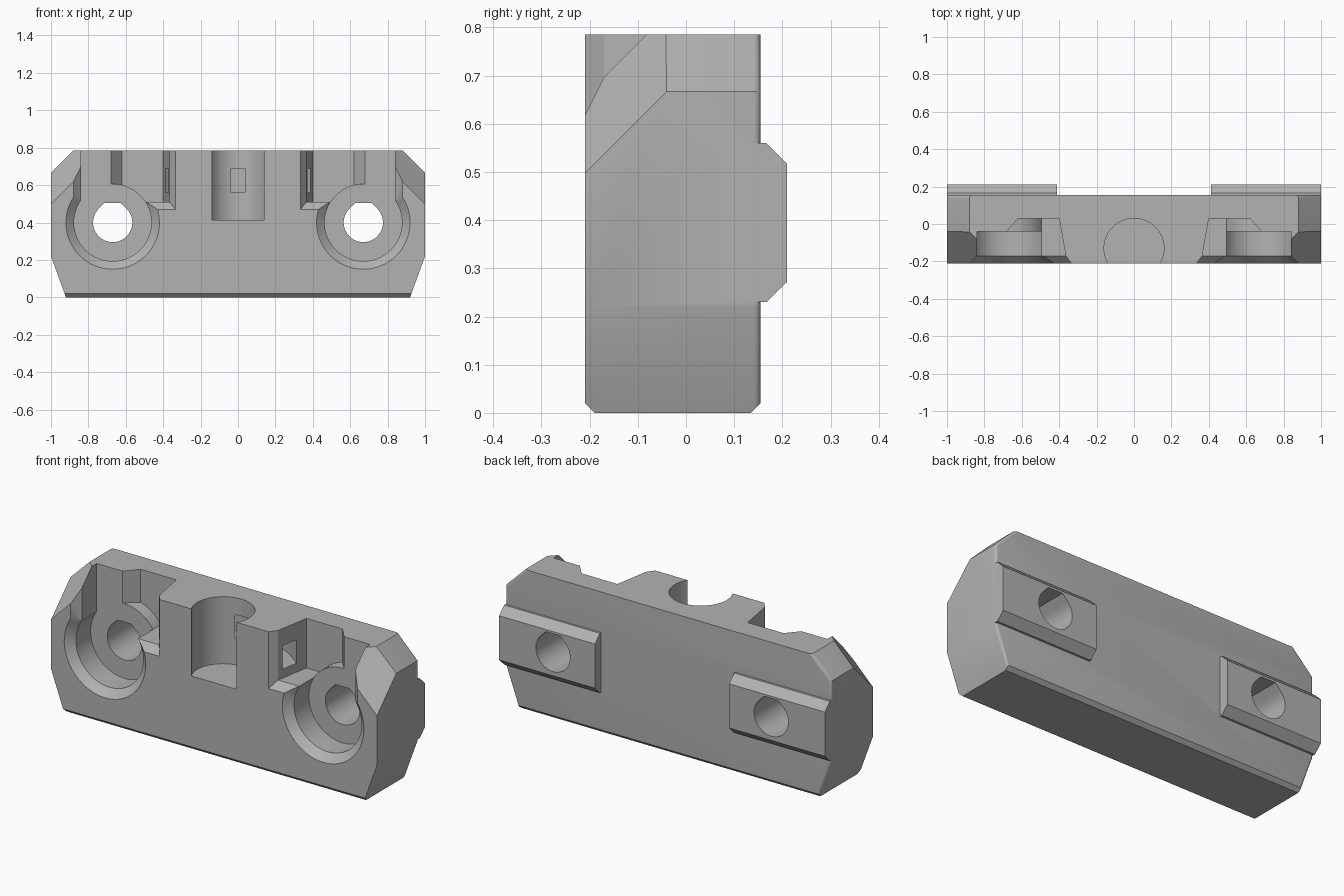
import bpy, bmesh, math
from mathutils import Vector

if "Cube" in bpy.data.objects:
    bpy.data.objects.remove(bpy.data.objects["Cube"], do_unlink=True)

grey = bpy.data.materials.new("plain grey")
grey.use_nodes = True
COLOR = (0.45, 0.45, 0.45, 1)
grey.diffuse_color = COLOR
grey.node_tree.nodes["Principled BSDF"].inputs["Base Color"].default_value = COLOR


def finish(name, bm):
    bmesh.ops.recalc_face_normals(bm, faces=bm.faces[:])
    me = bpy.data.meshes.new(name)
    bm.to_mesh(me)
    bm.free()
    me.materials.append(grey)
    ob = bpy.data.objects.new(name, me)
    bpy.context.collection.objects.link(ob)
    return ob


def loft(name, rings):
    """Closed solid through rings of 3D points."""
    bm = bmesh.new()
    loops = [[bm.verts.new(p) for p in r] for r in rings]
    n = len(loops[0])
    for a, b in zip(loops, loops[1:]):
        for i in range(n):
            j = (i + 1) % n
            bm.faces.new((a[i], a[j], b[j], b[i]))
    bm.faces.new(loops[0])
    bm.faces.new(loops[-1])
    return finish(name, bm)


def plan(name, pts, z0, z1):
    return loft(name, [[(x, y, z) for x, y in pts] for z in (z0, z1)])


def elevation(name, pts, y0, y1):
    return loft(name, [[(x, y, z) for x, z in pts] for y in (y0, y1)])


def circle(cx, cy, r, n=64):
    return [(cx + r * math.cos(2 * math.pi * i / n), cy + r * math.sin(2 * math.pi * i / n))
            for i in range(n)]


def combine(target, tool, op='DIFFERENCE'):
    """Apply a boolean and discard the tool."""
    tool.hide_render = True
    m = target.modifiers.new("cut", 'BOOLEAN')
    m.operation, m.solver, m.object = op, 'EXACT', tool
    bpy.context.view_layer.update()
    ev = target.evaluated_get(bpy.context.evaluated_depsgraph_get())
    me = bpy.data.meshes.new_from_object(ev)
    target.modifiers.clear()
    target.data = me
    bpy.data.objects.remove(tool, do_unlink=True)


# Main block: octagonal outline with rounded rear side edges
FRONT, BACK, TOP = -0.21, 0.155, 0.785
half = [(0.92, 0), (1, 0.22), (1, 0.667), (0.88, TOP)]
outline = half + [(-x, z) for x, z in reversed(half)]
body = elevation("mounting_block", outline, FRONT, BACK)
bm = bmesh.new()
bm.from_mesh(body.data)
rear = [e for e in bm.edges if all(v.co.y > 0.15 for v in e.verts)
        and abs(sum(v.co.x for v in e.verts)) > 1]
bmesh.ops.bevel(bm, geom=rear, offset=0.014, segments=4, profile=0.5, affect='EDGES')


def slice_off(co, no):
    res = bmesh.ops.bisect_plane(bm, geom=bm.verts[:] + bm.edges[:] + bm.faces[:],
                                 plane_co=co, plane_no=no, clear_outer=True)
    edges = [g for g in res["geom_cut"] if isinstance(g, bmesh.types.BMEdge)]
    bmesh.ops.contextual_create(bm, geom=edges)


# Slanted front top corners and bottom chamfers
for s in (1, -1):
    slice_off(Vector((s, -0.04, 0.667)), Vector((s, -1, 1)))
slice_off(Vector((0, FRONT, 0.02)), Vector((0, -1, -1)))
slice_off(Vector((0, BACK, 0.02)), Vector((0, 1, -1)))
bmesh.ops.recalc_face_normals(bm, faces=bm.faces[:])
bm.to_mesh(body.data)
bm.free()

HX, HZ, R = 0.67, 0.40, 0.207
for s in (1, -1):
    # Rear locating rail
    prof = [(0.1, 0.23), (0.167, 0.23), (0.21, 0.272), (0.21, 0.517), (0.167, 0.56), (0.1, 0.56)]
    combine(body, loft("rail", [[(s * x, y, z) for y, z in prof] for x in (0.412, 1.0)]), 'UNION')

    # Screw counterbore with a flared mouth
    rings = [(-0.04, R), (-0.17, R), (-0.25, R + 0.086)]
    combine(body, loft("counterbore", [[(x, y, z) for x, z in circle(s * HX, HZ, r)]
                                       for y, r in rings]))

    # Shallow slot from the counterbore to the top
    slot = [(0.5, -0.04), (0.84, -0.04), (0.84, -0.17), (0.92, -0.25), (0.5, -0.25)]
    combine(body, plan("slot", [(s * x, y) for x, y in slot], HZ, 0.9))

    # Deep pocket beside it, leaving the screw seat standing
    deep = [(0.305, -0.25), (0.365, -0.17), (0.4, 0.03), (0.62, 0.03), (0.68, -0.04), (0.68, -0.25)]
    pocket = plan("pocket", [(s * x, y) for x, y in deep], 0.51, 0.9)
    combine(pocket, elevation("seat", circle(s * HX, HZ, R), -0.04, 0.1))
    combine(body, pocket)

    # Chamfered lip under the deep pocket
    lip = [(-0.17, 0.365, 0.51), (-0.25, 0.305, 0.43)]
    combine(body, loft("lip", [[(s * x0, y, z0), (s * 0.6, y, z0), (s * 0.6, y, 0.6),
                                (s * x0, y, 0.6)] for y, x0, z0 in lip]))

    # Screw hole with a clipped teardrop top
    r = 0.105
    arc = [math.radians(135 + 270 * i / 48) for i in range(49)]
    hole = [(s * HX + r * math.cos(a), HZ + r * math.sin(a)) for a in arc]
    hole += [(s * HX + 0.414 * r, HZ + r), (s * HX - 0.414 * r, HZ + r)]
    combine(body, elevation("screw_hole", hole, -0.1, 0.3))

# Round socket in the middle, open to the front
combine(body, plan("socket", circle(0, -0.13, 0.16), 0.413, 0.9))

# Curved strap channel behind the socket joining the two pockets
angles = [math.radians(-50 + 100 * i / 32) for i in range(33)]
band = [(r * math.sin(a), -0.473 + r * math.cos(a))
        for r, seq in ((0.5, angles), (0.58, angles[::-1])) for a in seq]
combine(body, plan("strap_channel", band, 0.56, 0.69))

# Smooth curved walls, sharp edges kept
bpy.ops.object.select_all(action='DESELECT')
body.select_set(True)
bpy.context.view_layer.objects.active = body
bpy.ops.object.shade_smooth_by_angle(angle=math.radians(25))
